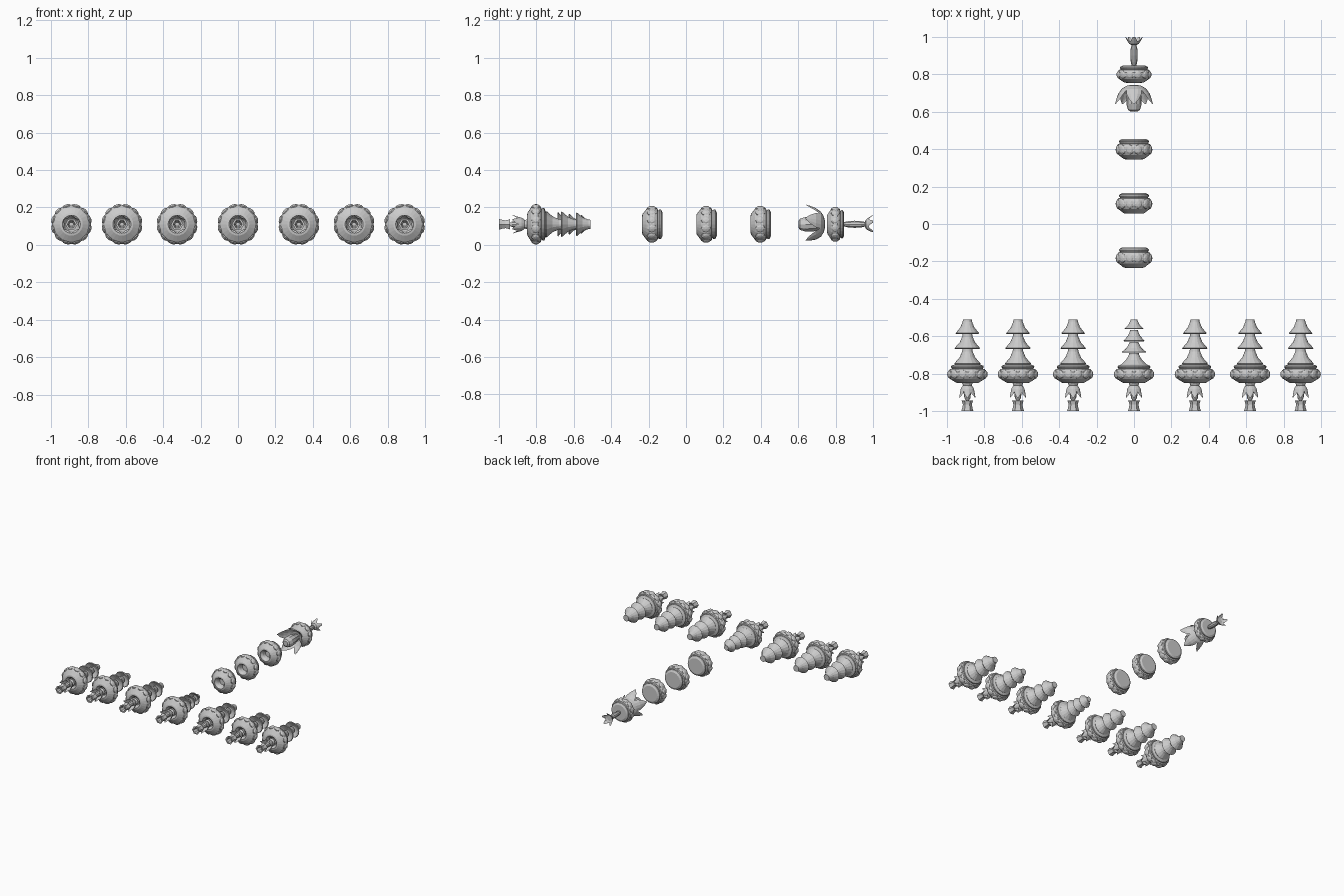
import bpy, math
from math import sin, cos, pi

if "Cube" in bpy.data.objects:
    bpy.data.objects.remove(bpy.data.objects["Cube"])

ZC = 0.11  # height of every string's axis


def make(name, verts, faces, x, y):
    me = bpy.data.meshes.new(name)
    me.from_pydata(verts, [], faces)
    me.update()
    ob = bpy.data.objects.new(name, me)
    ob.location = (x, y, ZC)
    bpy.context.collection.objects.link(ob)
    return ob


def lathe(name, prof, x, y, n=12, caps=True):
    """Spin (y, radius) points around the y axis."""
    verts = [(r * cos(2 * pi * i / n), yy, r * sin(2 * pi * i / n))
             for yy, r in prof for i in range(n)]
    faces = []
    for k in range(len(prof) - 1):
        for i in range(n):
            j = (i + 1) % n
            faces.append((k * n + i, (k + 1) * n + i, (k + 1) * n + j, k * n + j))
    if caps:
        faces.append(tuple(range(n)))
        faces.append(tuple(reversed(range((len(prof) - 1) * n, len(prof) * n))))
    return make(name, verts, faces, x, y)


def petals(name, path, x, y, count, start=pi / 2):
    """Ring of cupped petals; path holds (y, radius, half width)."""
    verts, faces = [], []
    for p in range(count):
        a = start + 2 * pi * p / count
        base = len(verts)
        for yy, r, w in path:
            for s in (-1, -0.5, 0, 0.5, 1):
                rr, t = r - 0.35 * w * s * s, s * w
                verts.append((rr * cos(a) - t * sin(a), yy, rr * sin(a) + t * cos(a)))
        for k in range(len(path) - 1):
            for s in range(4):
                q = base + k * 5 + s
                faces.append((q, q + 1, q + 6, q + 5))
    return make(name, verts, faces, x, y)


def bead(name, x, y, R, h):
    """Flattened bead with a hollow front, a back collar and scales round the rim."""
    lathe(name + "_body", [(-.3 * h, .25 * R), (-.72 * h, .3 * R), (-h, .44 * R),
                           (-.95 * h, .55 * R), (-.55 * h, .84 * R), (-.2 * h, .95 * R),
                           (.2 * h, .95 * R), (.5 * h, .84 * R), (.55 * h, .74 * R),
                           (.72 * h, .8 * R), (.85 * h, .78 * R), (h, .62 * R)], x, y, 24)
    # twelve rounded scales
    verts, faces = [], []
    U, V = 8, 5
    for p in range(12):
        a = 2 * pi * (p + .5) / 12
        b = len(verts)
        for v in range(V + 1):
            th = pi * v / V
            for u in range(U):
                ph = 2 * pi * u / U
                r = .87 * R + .13 * R * cos(th)
                t = .24 * R * sin(th) * cos(ph)
                verts.append((r * cos(a) - t * sin(a), .5 * h * sin(th) * sin(ph) - .05 * h,
                              r * sin(a) + t * cos(a)))
        for v in range(V):
            for u in range(U):
                w = (u + 1) % U
                faces.append((b + v * U + u, b + v * U + w,
                              b + (v + 1) * U + w, b + (v + 1) * U + u))
    make(name + "_scales", verts, faces, x, y)


# front row of seven tasselled pendants
for i, x in enumerate((-.89, -.62, -.325, 0, .325, .62, .89)):
    n = f"pendant_{i + 1}"
    bead(n + "_bead", x, -.80, .11, .05)
    if x == 0:
        tiers = [(-.755, .07, -.69), (-.687, .065, -.63), (-.627, .056, -.565), (-.562, .05, -.51)]
    else:
        tiers = [(-.75, .07, -.668), (-.668, .068, -.588), (-.588, .063, -.51)]
    # stacked flared skirts
    for k, (y0, r, y1) in enumerate(tiers):
        L = y1 - y0
        lathe(f"{n}_skirt_{k + 1}", [(.02, .022), (0, r * .94), (.06 * L, r),
              (.45 * L, .6 * r), (.85 * L, .4 * r), (L, .38 * r)], x, y0, 16)
    # drooping blossom, its bulb and the end tube
    petals(n + "_blossom", [(-.858, .012, .006), (-.864, .026, .014), (-.88, .036, .02),
                            (-.905, .042, .018), (-.928, .05, .003)], x, 0, 6)
    lathe(n + "_bulb", [(-.942, .008), (-.93, .016), (-.90, .02), (-.865, .022), (-.845, .03)], x, 0, 10)
    lathe(n + "_tube", [(-.965, .012), (-1, .022), (-1, .033), (-.985, .028), (-.965, .024),
                        (-.95, .028), (-.942, .032), (-.95, .012)], x, 0, 6)

# beads of the centre line
for i, y in enumerate((-.18, .11, .40)):
    bead(f"centre_bead_{i + 1}", 0, y, .10, .055)
bead("upper_bead", 0, .80, .095, .046)

# large flower below the upper bead
petals("large_flower", [(.742, .015, .008), (.738, .04, .028), (.722, .066, .042), (.695, .086, .04),
                        (.665, .098, .025), (.64, .106, .003)], 0, 0, 5)
lathe("large_flower_heart", [(.602, .02), (.61, .032), (.64, .041), (.68, .04), (.72, .03),
                             (.742, .025)], 0, 0, 10)

# slim stem and cup at the far end
lathe("end_stem", [(.845, .012), (.865, .017), (.90, .02), (.935, .018), (.96, .012)], 0, 0, 10)
lathe("end_cup", [(.955, .01), (.962, .026), (.978, .034), (.972, .02)], 0, 0, 10)
petals("end_cup_petals", [(.957, .012, .008), (.965, .028, .016), (.98, .038, .016),
                          (1.0, .05, .006)], 0, 0, 5)
